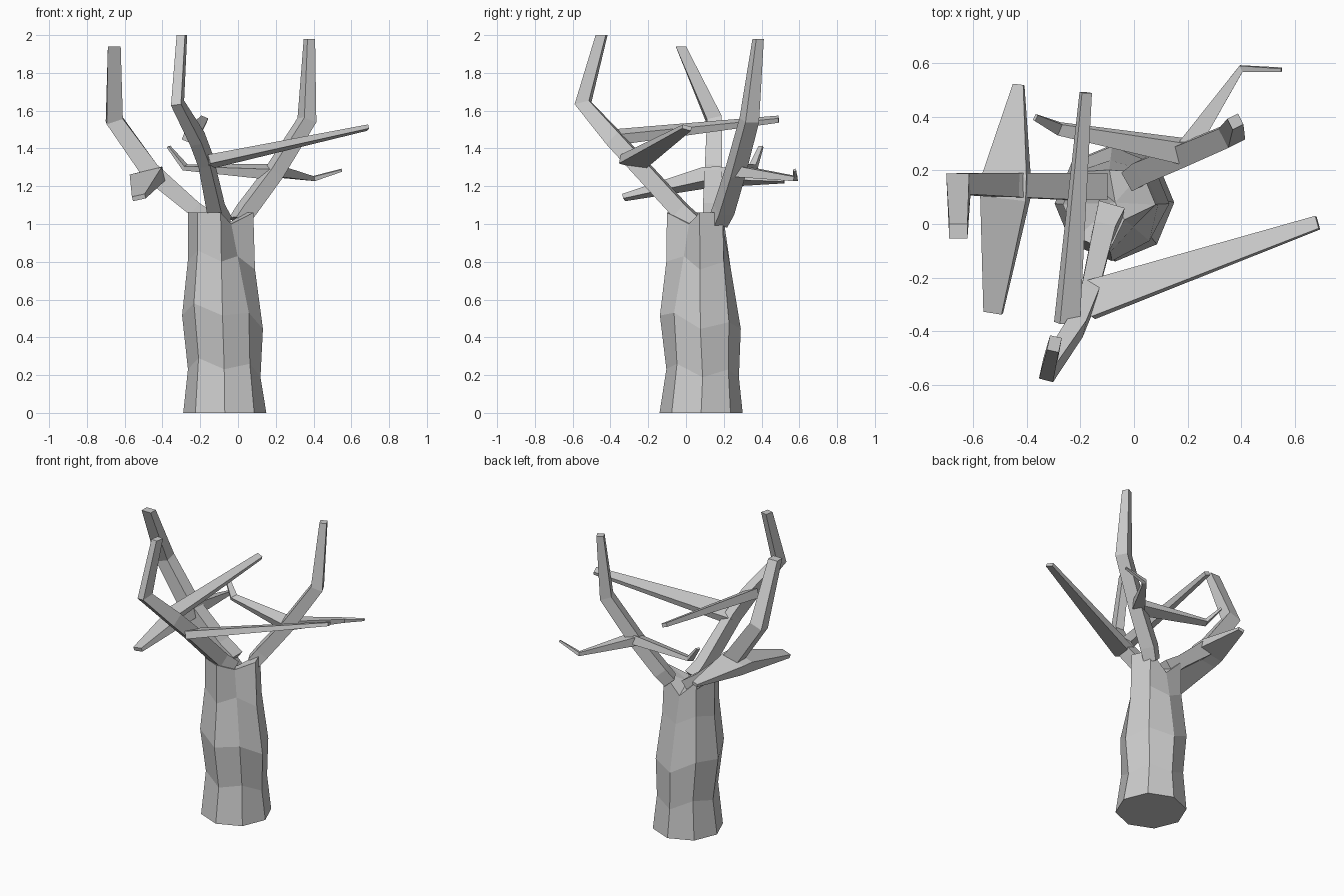
import bpy, bmesh
from math import cos, sin, radians
from mathutils import Vector

cube = bpy.data.objects.get("Cube")
if cube:
    bpy.data.objects.remove(cube)

bark = bpy.data.materials.new("grey_bark")
bark.use_nodes = True
colour = (0.6, 0.6, 0.6, 1)
bark.diffuse_color = colour
bark.node_tree.nodes["Principled BSDF"].inputs["Base Color"].default_value = colour


def finish(name, bm):
    bmesh.ops.recalc_face_normals(bm, faces=bm.faces)
    mesh = bpy.data.meshes.new(name)
    bm.to_mesh(mesh)
    bm.free()
    mesh.materials.append(bark)
    bpy.context.collection.objects.link(bpy.data.objects.new(name, mesh))


def bridge(bm, rings):
    for low, high in zip(rings, rings[1:]):
        n = len(low)
        for i in range(n):
            j = (i + 1) % n
            bm.faces.new((low[i], low[j], high[j], high[i]))


def limb(name, hint, stations, level_tip=False):
    """Four-sided tapering tube; each station is x, y, z, width along hint, depth."""
    bm = bmesh.new()
    pts = [Vector(s[:3]) for s in stations]
    last = len(pts) - 1
    rings = []
    for i, (p, s) in enumerate(zip(pts, stations)):
        before = (p - pts[i - 1]).normalized() if i else Vector()
        after = (pts[i + 1] - p).normalized() if i < last else Vector()
        along = (before + after).normalized()
        if level_tip and i == last:
            along = Vector((0, 0, 1))
        side = Vector(hint)
        side = (side - along * side.dot(along)).normalized()
        up = along.cross(side)
        rings.append([bm.verts.new(p + side * a * s[3] / 2 + up * b * s[4] / 2)
                      for a, b in ((-1, -1), (1, -1), (1, 1), (-1, 1))])
    bridge(bm, rings)
    bm.faces.new(rings[0])
    bm.faces.new(rings[-1])
    finish(name, bm)


# Octagonal trunk: gnarled rings, with clefts between the three main boughs
bm = bmesh.new()
rings = []
for level, (z, r, cx, cy, lean) in enumerate([
        (0, .22, -.07, .08, 0), (.23, .192, -.073, .088, .03), (.5, .214, -.082, .076, .05),
        (.8, .178, -.088, .074, .03), (1.06, .173, -.092, .072, 0)]):
    ring = []
    for k in range(8):
        a = radians(45 * k)
        rr, zz = r, z - lean * cos(a - radians(45))
        if lean:
            zz += .03 if k % 2 else -.02
        if k == 7:                      # deep cleft at the front
            rr *= (1, 1, .92, .68, .46)[level]
            zz -= .06 if level == 4 else 0
        if k == 2:                      # cleft at the back
            rr *= (1, 1, 1, .92, .75)[level]
            zz -= .12 if level == 4 else 0
        ring.append(bm.verts.new((cx + rr * cos(a), cy + rr * sin(a), zz)))
    rings.append(ring)
bridge(bm, rings)
bm.faces.new(rings[0])
crotch = bm.verts.new((-.07, .08, .99))
for i in range(8):
    bm.faces.new((rings[-1][i], rings[-1][(i + 1) % 8], crotch))
finish("trunk", bm)

# Right bough, with a long spindle crossing it
limb("right_bough", (0, 1, 0), [
    (-.13, .14, 1.0, .1, .1), (-.23, .14, 1.08, .1, .08), (-.465, .145, 1.28, .09, .1),
    (-.655, .15, 1.55, .08, .09), (-.655, -.027, 1.94, .055, .068)], True)
limb("right_cross_twig", (1, 0, .25), [
    (-.525, -.33, 1.14, .07, .025), (-.48, .1, 1.245, .175, .075),
    (-.475, .18, 1.25, .17, .07), (-.43, .52, 1.23, .04, .02)])

# Front bough and its two twigs
limb("front_bough", (1, -.22, 0), [
    (-.09, .04, 1.0, .1, .1), (-.115, -.03, 1.07, .08, .09), (-.17, -.27, 1.33, .065, .09),
    (-.215, -.38, 1.45, .065, .09), (-.32, -.545, 1.64, .055, .08),
    (-.297, -.447, 2.0, .045, .055)], True)
limb("front_long_twig", (-.3, 1, -.3), [
    (-.17, -.285, 1.325, .14, .05), (.685, .005, 1.51, .05, .022)])
limb("front_back_twig", (1, 0, -.4), [
    (-.25, -.37, 1.46, .08, .06), (-.18, .49, 1.555, .04, .025)])

# Left bough and its two bent twigs
limb("left_bough", (-.5, 1, 0), [
    (.0, .17, 1.01, .08, .08), (.045, .2, 1.075, .09, .085), (.19, .26, 1.27, .085, .08),
    (.365, .335, 1.55, .08, .075), (.378, .382, 1.98, .045, .045)], True)
limb("left_back_twig", (1, -.7, 0), [
    (.19, .27, 1.28, .08, .06), (.4, .58, 1.24, .025, .025), (.55, .575, 1.285, .014, .012)])
limb("left_cross_twig", (.2, 1, .35), [
    (.19, .27, 1.275, .085, .06), (-.28, .355, 1.3, .045, .025), (-.368, .397, 1.41, .025, .012)])
